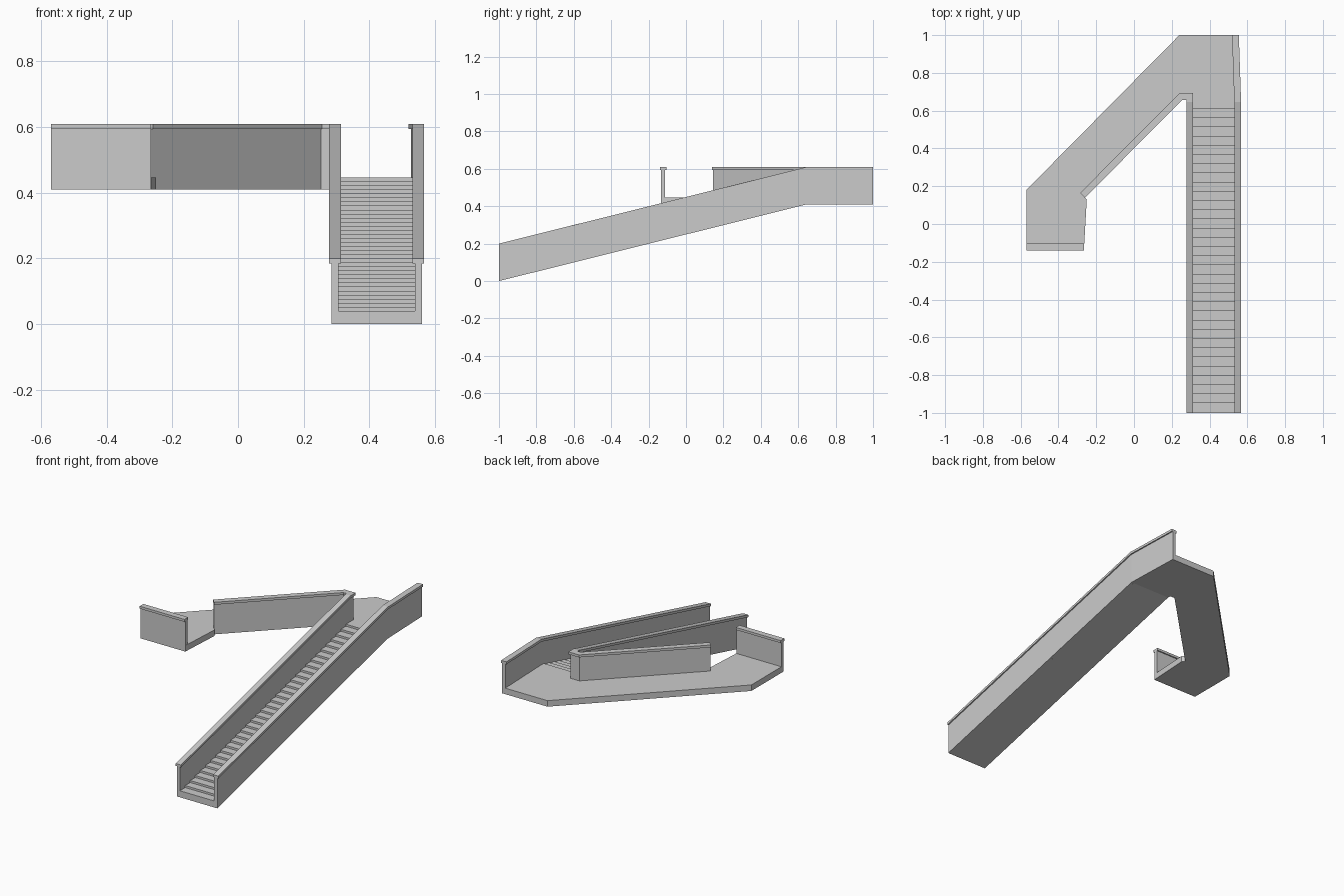
import bpy, bmesh
from mathutils import Vector

if "Cube" in bpy.data.objects:
    bpy.data.objects.remove(bpy.data.objects["Cube"])

BASE, FLOOR = 0.41, 0.447      # underside and top of the landing
CAP_T, WALL_H = 0.015, 0.2     # rail cap thickness, wall height


def finish(bm, name):
    bmesh.ops.recalc_face_normals(bm, faces=bm.faces)
    me = bpy.data.meshes.new(name)
    bm.to_mesh(me)
    bm.free()
    ob = bpy.data.objects.new(name, me)
    bpy.context.collection.objects.link(ob)
    return ob


def prism(name, pts, offset):
    """Extrude a closed polygon by a vector."""
    bm = bmesh.new()
    face = bm.faces.new([bm.verts.new(p) for p in pts])
    res = bmesh.ops.extrude_face_region(bm, geom=[face], use_keep_orig=True)
    verts = [g for g in res["geom"] if isinstance(g, bmesh.types.BMVert)]
    bmesh.ops.translate(bm, verts=verts, vec=offset)
    return finish(bm, name)


def strip(name, path, width, low, high):
    """Sweep a rectangle along a path with mitred corners."""
    bm = bmesh.new()
    rings = []
    pts = [Vector(p) for p in path]
    for i, p in enumerate(pts):
        dirs = []
        if i > 0:
            dirs.append((p - pts[i - 1]).xy.normalized())
        if i < len(pts) - 1:
            dirs.append((pts[i + 1] - p).xy.normalized())
        normals = [Vector((-d.y, d.x)) for d in dirs]
        m = sum(normals, Vector((0, 0))).normalized()
        m *= width / 2 / m.dot(normals[0])
        rings.append([bm.verts.new((p.x + s * m.x, p.y + s * m.y, p.z + h))
                      for s, h in ((-1, low), (1, low), (1, high), (-1, high))])
    for a, b in zip(rings, rings[1:]):
        for j in range(4):
            k = (j + 1) % 4
            bm.faces.new((a[j], a[k], b[k], b[j]))
    bm.faces.new(rings[0])
    bm.faces.new(rings[-1])
    return finish(bm, name)


# parapet walls with wider rail caps
walls = {
    "inner": [(0.295, -1, 0), (0.295, 0.645, BASE), (0.295, 0.675, BASE),
              (0.248, 0.675, BASE), (-0.272, 0.152, BASE)],
    "outer": [(0.549, -1, 0), (0.549, 0.645, BASE), (0.537, 1, BASE)],
    "end": [(-0.57, -0.122, BASE), (-0.265, -0.122, BASE)],
}
for name, path in walls.items():
    strip(name + "_wall", path, 0.021, 0, WALL_H - CAP_T)
    strip(name + "_rail_cap", path, 0.036, WALL_H - CAP_T, WALL_H)

# stair flight: sloped underside, stepped top
n, run, low = 33, 0.0487, 0.04
rise = (FLOOR - low) / n
profile = [(-1, 0), (0.645, BASE), (0.645, FLOOR)]
for k in range(n):
    y, z = 0.61 - k * run, FLOOR - k * rise
    profile += [(y, z), (y, z - rise)]
profile.append((-1, low))
prism("stair_flight", [(0.3, y, z) for y, z in profile], (0.245, 0, 0))

# angled landing slab
outline = [(0.295, 0.645), (0.549, 0.645), (0.54, 1), (0.24, 1), (-0.57, 0.18),
           (-0.57, -0.132), (-0.265, -0.132), (-0.25, 0.13), (-0.272, 0.152),
           (0.248, 0.675), (0.295, 0.675)]
prism("landing_slab", [(x, y, BASE) for x, y in outline], (0, 0, FLOOR - BASE))
